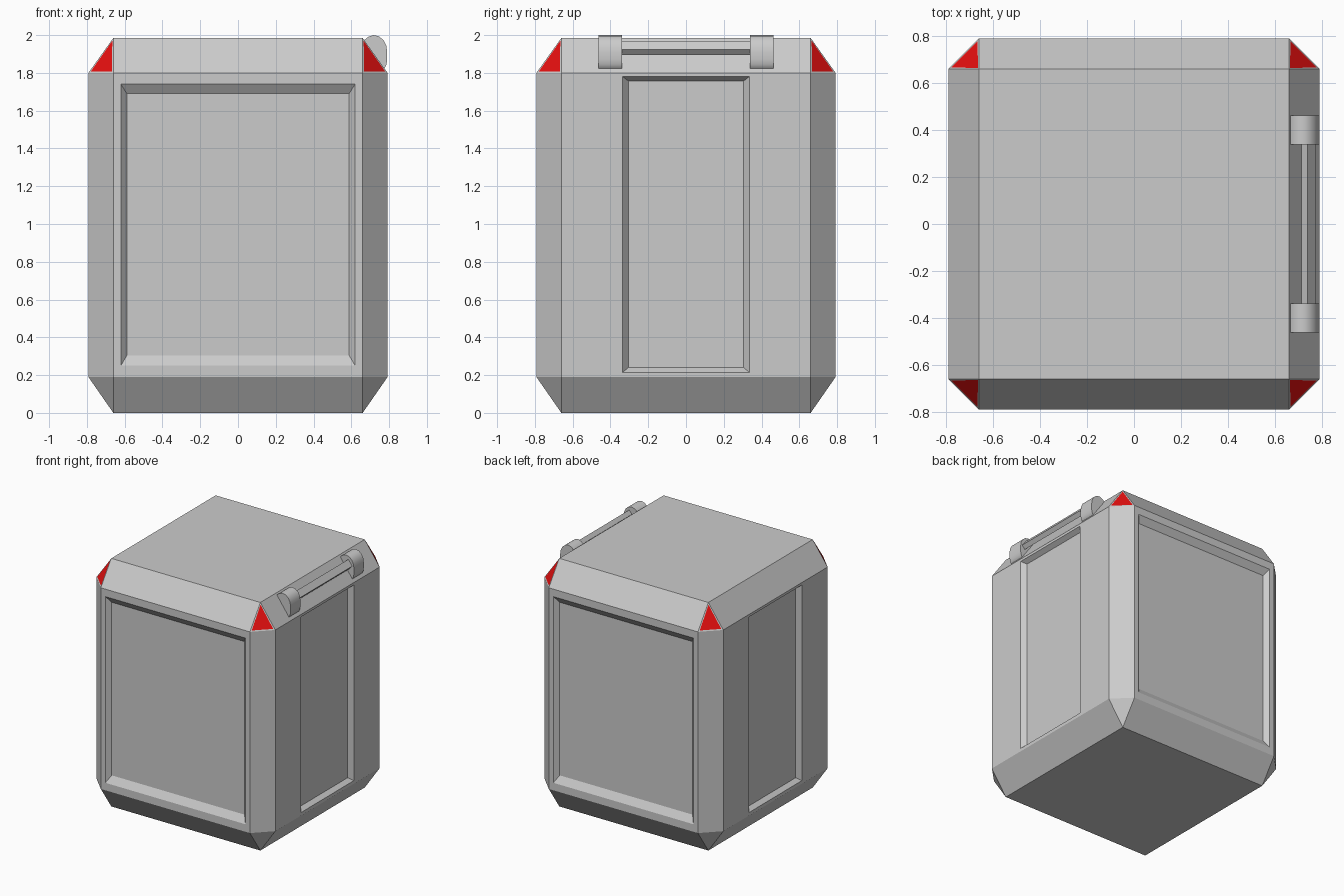
import bpy, bmesh, math
from mathutils import Vector

if "Cube" in bpy.data.objects:
    bpy.data.objects.remove(bpy.data.objects["Cube"])


def material(name, rgb):
    m = bpy.data.materials.new(name)
    m.diffuse_color = (*rgb, 1)
    m.use_nodes = True
    m.node_tree.nodes["Principled BSDF"].inputs["Base Color"].default_value = m.diffuse_color
    return m


GREY = material("grey metal", (0.6, 0.6, 0.6))
RED = material("red marker", (0.8, 0.005, 0.005))


def finish(name, bm, mats):
    bmesh.ops.recalc_face_normals(bm, faces=bm.faces)
    me = bpy.data.meshes.new(name)
    bm.to_mesh(me)
    bm.free()
    for m in mats:
        me.materials.append(m)
    ob = bpy.data.objects.new(name, me)
    bpy.context.collection.objects.link(ob)
    return ob


def prism(name, profile, y0, y1):
    """Extrude an x-z profile along y."""
    bm = bmesh.new()
    f = bm.faces.new([bm.verts.new((x, y0, z)) for x, z in profile])
    g = bmesh.ops.extrude_face_region(bm, geom=[f])["geom"]
    bmesh.ops.translate(bm, vec=(0, y1 - y0, 0),
                        verts=[v for v in g if isinstance(v, bmesh.types.BMVert)])
    return finish(name, bm, [GREY])


def panel(bm, face, outer, inner, depth):
    """Cut a bevelled recess; outer / inner = (half width, z low, z high)."""
    n = face.normal.copy()
    c = face.calc_center_median()
    side = Vector((-n.y, n.x, 0))
    loops = [[v for v in face.verts]]
    for (w, lo, hi), d in ((outer, 0), (inner, depth)):
        ring = []
        for v in face.verts:
            s = math.copysign(w, (v.co - c).dot(side))
            p = Vector((c.x, c.y, hi if v.co.z > c.z else lo)) + side * s - n * d
            ring.append(bm.verts.new(p))
        loops.append(ring)
    bm.faces.remove(face)
    for a, b in zip(loops, loops[1:]):
        for i in range(4):
            j = (i + 1) % 4
            bm.faces.new((a[i], a[j], b[j], b[i]))
    bm.faces.new(loops[-1])


# Crate body: hull of chamfered box
W, C, H, B = 0.792, 0.66, 1.985, 0.19
bm = bmesh.new()
for sx in (-1, 1):
    for sy in (-1, 1):
        for z in (0, H):
            bm.verts.new((sx * C, sy * C, z))
        for z in (B, H - B + 0.005):
            bm.verts.new((sx * W, sy * C, z))
            bm.verts.new((sx * C, sy * W, z))
bmesh.ops.convex_hull(bm, input=bm.verts[:])
bmesh.ops.dissolve_limit(bm, angle_limit=0.02, verts=bm.verts[:], edges=bm.edges[:])
bm.normal_update()

# Red inset triangles on the four upper corners
corners = [f for f in bm.faces if len(f.verts) == 3 and f.normal.z > 0.1]
bmesh.ops.inset_individual(bm, faces=corners, thickness=0.017)
for f in corners:
    f.material_index = 1

# Recessed panels: wide on front and back, narrow on the sides
for f in [f for f in bm.faces if max(abs(f.normal.x), abs(f.normal.y)) > 0.99]:
    if abs(f.normal.y) > 0.99:
        panel(bm, f, (0.62, 0.25, 1.74), (0.588, 0.305, 1.69), 0.035)
    else:
        panel(bm, f, (0.335, 0.215, 1.78), (0.305, 0.24, 1.757), 0.035)
finish("crate_body", bm, [GREY, RED])

# Rounded handle brackets on the right upper chamfer
arc = [(0.65, 1.95), (0.668, 1.973), (0.69, 1.991), (0.717, 2.0), (0.745, 1.994),
       (0.77, 1.974), (0.785, 1.944), (0.79, 1.91), (0.79, 1.87), (0.786, 1.845),
       (0.775, 1.822), (0.755, 1.81)]
for name, y in (("front_handle_bracket", -0.463), ("rear_handle_bracket", 0.338)):
    ob = prism(name, arc, y, y + 0.125)
    bpy.context.view_layer.objects.active = ob
    ob.select_set(True)
    bpy.ops.object.shade_smooth_by_angle(angle=math.radians(40))
    ob.select_set(False)

# Handle bar floating between the brackets
prism("handle_bar", [(0.74, 1.97), (0.775, 1.925), (0.75, 1.897), (0.715, 1.942)], -0.345, 0.345)
